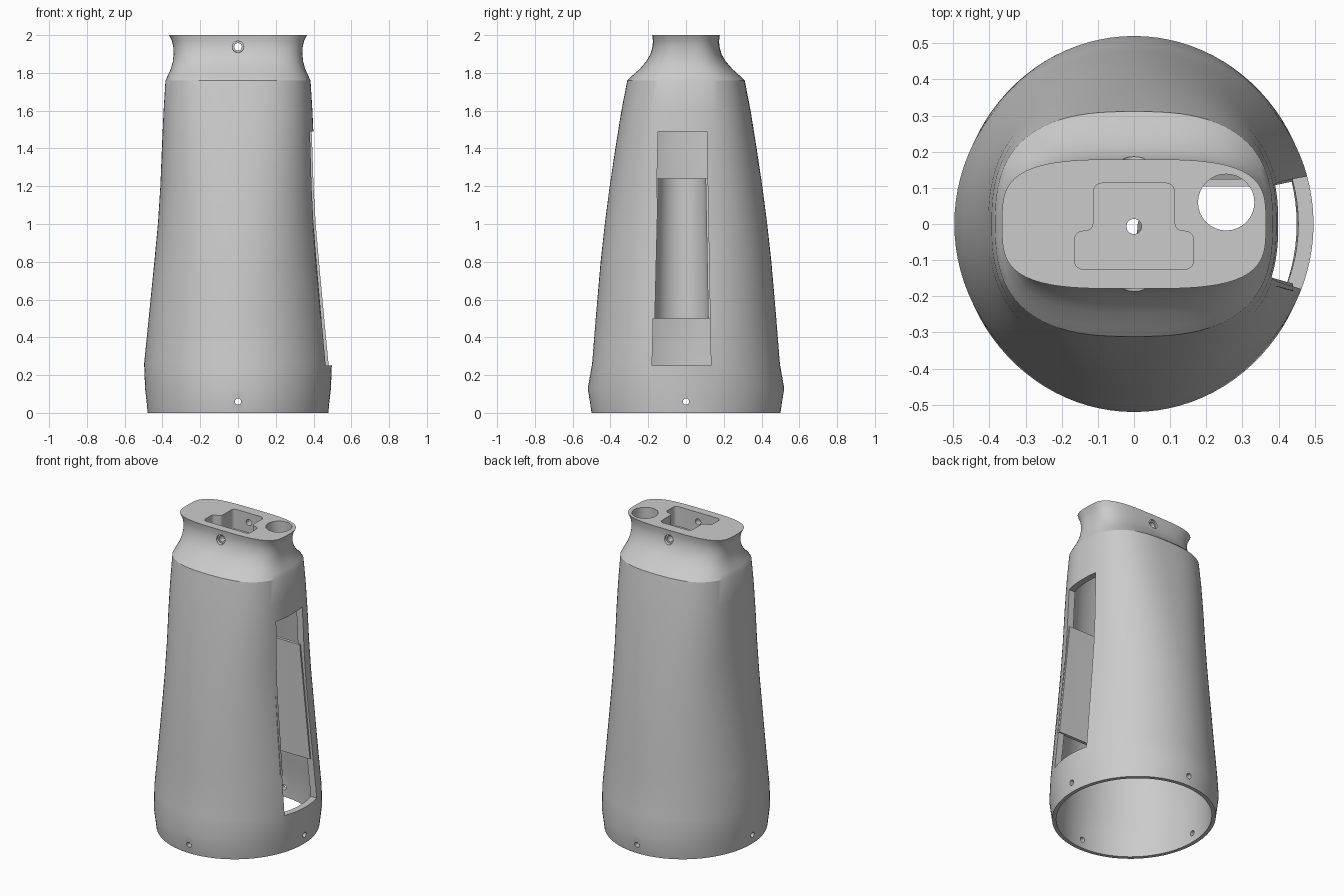
import bpy, bmesh, math
from mathutils import Vector, Matrix

if "Cube" in bpy.data.objects:
    bpy.data.objects.remove(bpy.data.objects["Cube"], do_unlink=True)

gray = bpy.data.materials.new("light_gray")
gray.use_nodes = True
COLOR = (0.6, 0.6, 0.6, 1)
gray.diffuse_color = COLOR
gray.node_tree.nodes["Principled BSDF"].inputs["Base Color"].default_value = COLOR
SIDES = 96


def finish(name, bm):
    bmesh.ops.recalc_face_normals(bm, faces=bm.faces)
    mesh = bpy.data.meshes.new(name)
    bm.to_mesh(mesh)
    bm.free()
    mesh.materials.append(gray)
    obj = bpy.data.objects.new(name, mesh)
    bpy.context.collection.objects.link(obj)
    return obj


def activate(obj):
    bpy.ops.object.select_all(action="DESELECT")
    obj.select_set(True)
    bpy.context.view_layer.objects.active = obj


def ring(bm, z, rx, ry, power):
    """Superellipse cross-section: power 2 is an ellipse, more is boxier."""
    verts = []
    for i in range(SIDES):
        a = 2 * math.pi * i / SIDES
        c, s = math.cos(a), math.sin(a)
        k = (abs(c) ** power + abs(s) ** power) ** (-1 / power)
        verts.append(bm.verts.new((rx * c * k, ry * s * k, z)))
    return verts


def bridge(bm, a, b):
    for i in range(SIDES):
        j = (i + 1) % SIDES
        bm.faces.new((a[i], a[j], b[j], b[i]))


def prism(name, points, lift, bevel=0):
    """Extrude a flat outline along a vector, optionally rounding its long edges."""
    bm = bmesh.new()
    base = [bm.verts.new(p) for p in points]
    top = [bm.verts.new(Vector(p) + Vector(lift)) for p in points]
    bm.faces.new(base)
    bm.faces.new(top)
    n = len(points)
    for i in range(n):
        bm.faces.new((base[i], base[(i + 1) % n], top[(i + 1) % n], top[i]))
    if bevel:
        edges = [bm.edges.get((base[i], top[i])) for i in range(n)]
        bmesh.ops.bevel(bm, geom=edges, offset=bevel, segments=5,
                        profile=0.5, affect="EDGES")
    return finish(name, bm)


def rod(name, center, axis, r1, r2, length):
    bm = bmesh.new()
    turn = Vector((0, 0, 1)).rotation_difference(Vector(axis)).to_matrix().to_4x4()
    bmesh.ops.create_cone(bm, cap_ends=True, segments=32, radius1=r1, radius2=r2,
                          depth=length, matrix=Matrix.Translation(center) @ turn)
    return finish(name, bm)


def cut(obj, cutter):
    cutter.hide_render = True
    mod = obj.modifiers.new("cut", "BOOLEAN")
    mod.operation, mod.solver, mod.object = "DIFFERENCE", "EXACT", cutter
    activate(obj)
    bpy.ops.object.modifier_apply(modifier=mod.name)
    bpy.data.objects.remove(cutter, do_unlink=True)


# Hollow body: height, half width, half depth, squareness
outer = [(0, .478, .50, 2), (.13, .492, .52, 2), (.26, .497, .497, 2),
         (.5, .473, .478, 2.02), (.8, .443, .452, 2.08), (1.0, .424, .43, 2.15),
         (1.2, .411, .404, 2.25), (1.4, .403, .374, 2.4), (1.6, .394, .342, 2.55),
         (1.76, .384, .311, 2.7), (1.785, .372, .285, 2.75), (1.82, .356, .246, 2.85),
         (1.86, .345, .211, 3), (1.9, .341, .188, 3.15), (1.94, .343, .177, 3.3),
         (1.97, .35, .175, 3.4), (2.0, .365, .179, 3.5)]
bm = bmesh.new()
outside = [ring(bm, *row) for row in outer]
inside = [ring(bm, z, rx - w, ry - w, p) for z, rx, ry, p in outer[:10]
          for w in [.024 if z == 0 else .042]]
for stack in (outside, inside):
    for a, b in zip(stack, stack[1:]):
        bridge(bm, a, b)
    bm.faces.new(stack[-1])
bridge(bm, outside[0], inside[0])
body = finish("hollow_body", bm)

# Tall tapered side window
cut(body, prism("window_cutter", [(.25, -.18, .25), (.25, .132, .25),
                                  (.25, .11, 1.49), (.25, -.147, 1.49)], (.5, 0, 0)))

# Stepped pocket sunk into the top
half = [(.165, -.125), (.165, -.02), (.112, -.02), (.112, .113)]
outline = half + [(-x, y) for x, y in reversed(half)]
cut(body, prism("pocket_cutter", [(x, y, 1.87) for x, y in outline], (0, 0, .3), .024))

# Round passages through the top
cut(body, rod("passage_cutter", (.255, .06, 1.9), (0, 0, 1), .078, .078, .5))
cut(body, rod("center_hole_cutter", (0, -.007, 1.8), (0, 0, 1), .021, .021, .4))

# Neck screw hole with countersinks front and back
cut(body, rod("neck_screw_cutter", (0, 0, 1.938), (0, 1, 0), .02, .02, 1))
for side in (-1, 1):
    cut(body, rod("countersink_cutter", (0, side * .185, 1.938), (0, side, 0),
                  .03, .032, .04))

# Screw holes around the base
for axis in ((1, 0, 0), (0, 1, 0)):
    cut(body, rod("base_screw_cutter", (0, 0, .06), axis, .017, .017, 1.4))

# Rounded trough behind the window
def trough_ring(bm, z, low, high, front, wall):
    mid, r = (low + high) / 2, (high - low) / 2 + wall
    back = .17
    pts = [(front, mid + r)]
    for i in range(25):
        a = math.pi / 2 + math.pi * i / 24
        pts.append((back + r * math.cos(a), mid + r * math.sin(a)))
    pts.append((front, mid - r))
    return [bm.verts.new((x, y, z)) for x, y in pts]


bm = bmesh.new()
loops = []
for z, low, high, front in ((.5, -.165, .118, .44), (1.24, -.147, .104, .375)):
    loops.append(trough_ring(bm, z, low, high, front, 0)
                 + trough_ring(bm, z, low, high, front, .02)[::-1])
n = len(loops[0])
for i in range(n):
    j = (i + 1) % n
    bm.faces.new((loops[0][i], loops[0][j], loops[1][j], loops[1][i]))
for loop in loops:
    for i in range(n // 2 - 1):
        bm.faces.new((loop[i], loop[i + 1], loop[n - 2 - i], loop[n - 1 - i]))
trough = finish("window_trough", bm)

for obj in (body, trough):
    activate(obj)
    bpy.ops.object.shade_smooth_by_angle(angle=math.radians(25))
